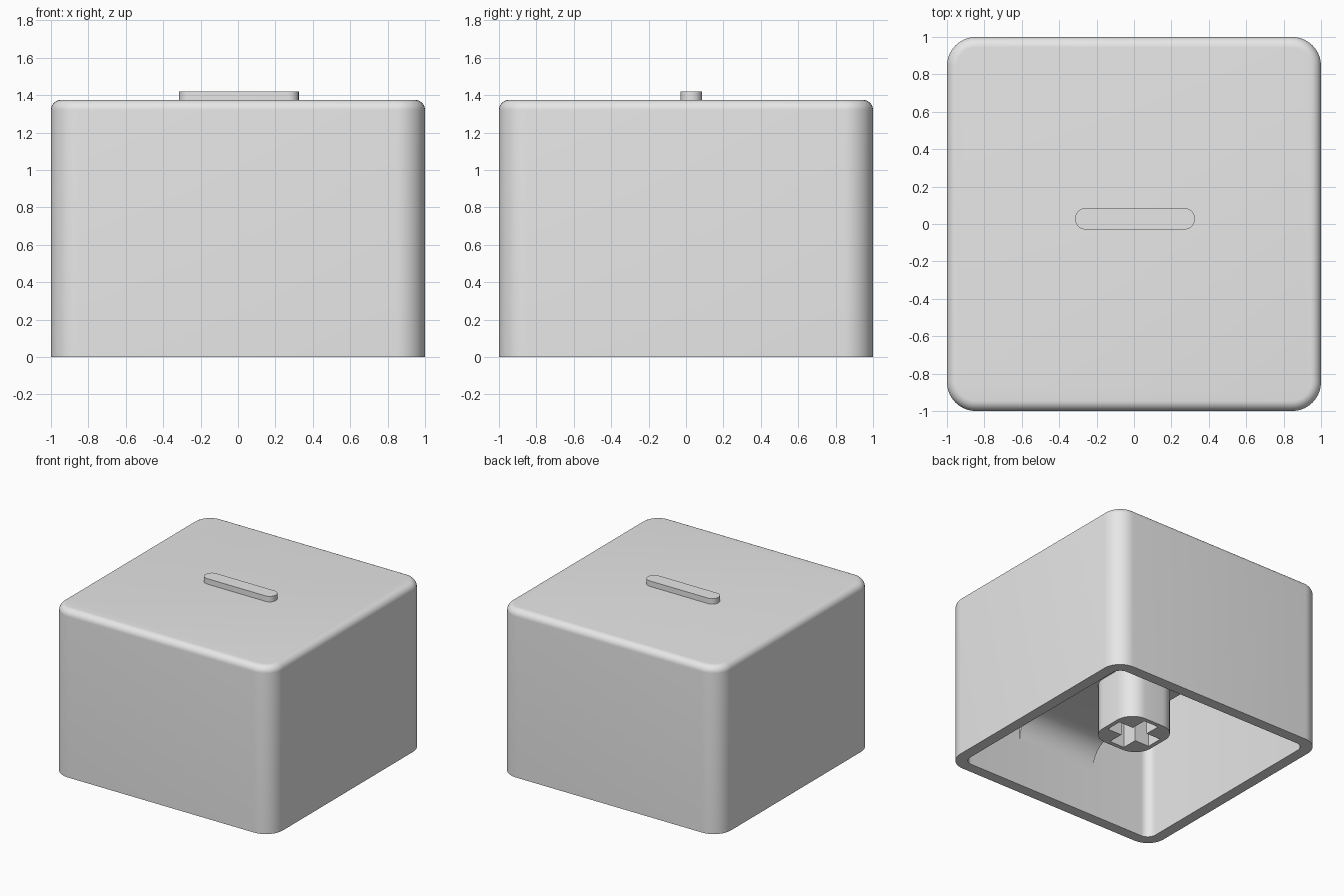
import bpy
import bmesh
import math

cube = bpy.data.objects.get("Cube")
if cube:
    bpy.data.objects.remove(cube, do_unlink=True)

grey = bpy.data.materials.new("plain grey")
grey.use_nodes = True
grey.diffuse_color = (0.8, 0.8, 0.8, 1)
grey.node_tree.nodes["Principled BSDF"].inputs["Base Color"].default_value = (0.8, 0.8, 0.8, 1)


def rounded_rect(hx, hy, r, z, cx=0, cy=0, steps=10):
    """Points of a rounded rectangle, counter-clockwise from above."""
    pts = []
    for k, (sx, sy) in enumerate([(1, 1), (-1, 1), (-1, -1), (1, -1)]):
        for i in range(steps + 1):
            a = math.pi / 2 * (k + i / steps)
            pts.append((cx + sx * (hx - r) + r * math.cos(a),
                        cy + sy * (hy - r) + r * math.sin(a), z))
    return pts


def add_ring(bm, pts):
    return [bm.verts.new(p) for p in pts]


def join(bm, a, b):
    n = len(a)
    for i in range(n):
        j = (i + 1) % n
        bm.faces.new((a[i], a[j], b[j], b[i]))


def loft(bm, rings):
    """Skin a list of rings and cap both ends."""
    loops = [add_ring(bm, r) for r in rings]
    for a, b in zip(loops, loops[1:]):
        join(bm, a, b)
    bm.faces.new(loops[0])
    bm.faces.new(loops[-1])


def finish(bm, name):
    bmesh.ops.recalc_face_normals(bm, faces=bm.faces)
    mesh = bpy.data.meshes.new(name)
    bm.to_mesh(mesh)
    bm.free()
    mesh.materials.append(grey)
    ob = bpy.data.objects.new(name, mesh)
    bpy.context.collection.objects.link(ob)
    bpy.ops.object.select_all(action='DESELECT')
    ob.select_set(True)
    bpy.context.view_layer.objects.active = ob
    bpy.ops.object.shade_smooth_by_angle(angle=math.radians(30))
    return ob


HEIGHT, WALL, CORNER, FILLET = 1.375, 0.09, 0.155, 0.055
CEILING, BEAM_Z = 1.27, 0.6

# Hollow cap: inner ceiling, inner wall, rim, outer wall, rounded top edge
inside = 1 - WALL
rings = [rounded_rect(inside, inside, 0.075, CEILING),
         rounded_rect(inside, inside, 0.075, 0),
         rounded_rect(1, 1, CORNER, 0)]
for i in range(9):
    a = math.pi / 2 * i / 8
    d = FILLET * (1 - math.cos(a))
    rings.append(rounded_rect(1 - d, 1 - d, CORNER - d,
                              HEIGHT - FILLET + FILLET * math.sin(a)))
bm = bmesh.new()
loft(bm, rings)
finish(bm, "cap_shell")

# Raised marker bar on the top
bm = bmesh.new()
loft(bm, [rounded_rect(0.32, 0.057, 0.055, z, 0.005, 0.028) for z in (HEIGHT - 0.02, 1.42)])
finish(bm, "marker_bar")

# Cross beam under the ceiling, curving down into the front and back walls
R = 0.2
half = [(inside + 0.01, CEILING + 0.01), (inside + 0.01, BEAM_Z - R)]
for i in range(11):
    a = math.pi / 2 * i / 10
    half.append((inside - R + R * math.cos(a), BEAM_Z - R + R * math.sin(a)))
profile = half + [(-y, z) for y, z in reversed(half)]
bm = bmesh.new()
loft(bm, [[(x, y, z) for y, z in profile] for x in (-0.36, 0.36)])
finish(bm, "support_beam")

# Stem with a cross-shaped socket
STEM_Z, DEPTH, ARM, SLOT = 0.17, 0.4, 0.2, 0.068
quarter = [(ARM, -SLOT), (ARM, SLOT), (SLOT, SLOT)]
cross = []
for k in range(4):
    c, s = round(math.cos(k * math.pi / 2)), round(math.sin(k * math.pi / 2))
    cross += [(x * c - y * s, x * s + y * c) for x, y in quarter]
bm = bmesh.new()
outer_top = add_ring(bm, rounded_rect(0.235, 0.235, 0.15, BEAM_Z + 0.02))
outer_low = add_ring(bm, rounded_rect(0.235, 0.235, 0.15, STEM_Z))
cross_low = add_ring(bm, [(x, y, STEM_Z) for x, y in cross])
cross_top = add_ring(bm, [(x, y, STEM_Z + DEPTH) for x, y in cross])
join(bm, outer_top, outer_low)
join(bm, cross_low, cross_top)
bm.faces.new(outer_top)
bm.faces.new(cross_top)
rim = [bm.edges.get((loop[i - 1], loop[i])) for loop in (outer_low, cross_low)
       for i in range(len(loop))]
bmesh.ops.triangle_fill(bm, edges=rim, use_beauty=True)
finish(bm, "stem")
